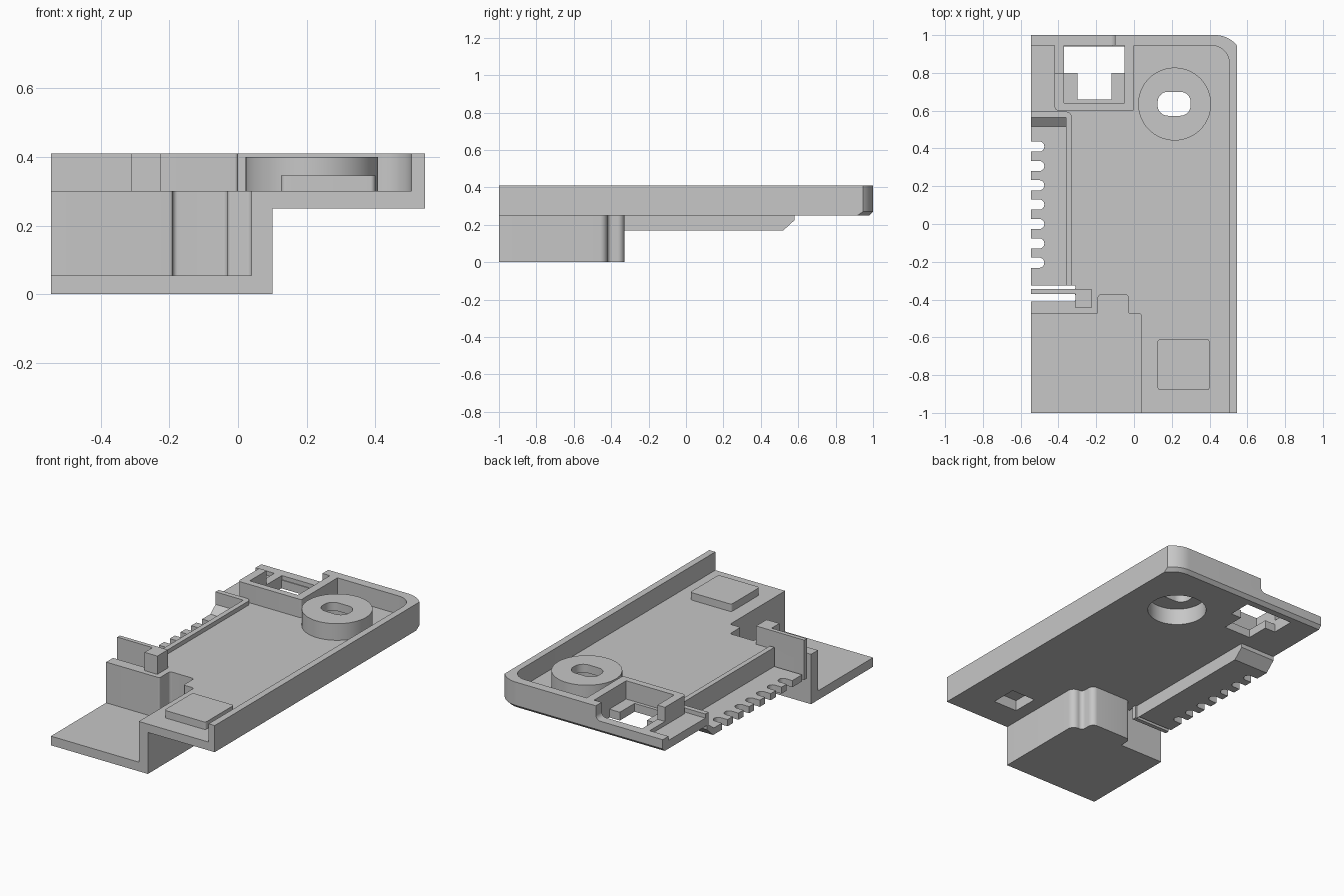
import bpy, bmesh, math
from mathutils import Vector

if "Cube" in bpy.data.objects:
    bpy.data.objects.remove(bpy.data.objects["Cube"], do_unlink=True)

grey = bpy.data.materials.new("plain grey plastic")
grey.use_nodes = True
grey.diffuse_color = (0.57, 0.57, 0.57, 1)
grey.node_tree.nodes["Principled BSDF"].inputs["Base Color"].default_value = (0.57, 0.57, 0.57, 1)


def rounded(corners, steps=8):
    """Turn (a, b, radius) corners into an outline with arcs."""
    out = []
    for i, c in enumerate(corners):
        p = Vector(c[:2])
        r = c[2] if len(c) > 2 else 0
        if not r:
            out.append(p)
            continue
        u = (Vector(corners[i - 1][:2]) - p).normalized()
        v = (Vector(corners[(i + 1) % len(corners)][:2]) - p).normalized()
        half = u.angle(v) / 2
        centre = p + (u + v).normalized() * (r / math.sin(half))
        start = p + u * (r / math.tan(half)) - centre
        end = p + v * (r / math.tan(half)) - centre
        sweep = math.pi - 2 * half
        for k in range(steps + 1):
            a = sweep * k / steps
            out.append(centre + (start * math.sin(sweep - a) + end * math.sin(a)) / math.sin(sweep))
    return out


def rect(x0, x1, y0, y1, r=0):
    return rounded([(x0, y0, r), (x1, y0, r), (x1, y1, r), (x0, y1, r)])


def circle(cx, cy, r, n=64):
    return [(cx + r * math.cos(math.tau * i / n), cy + r * math.sin(math.tau * i / n)) for i in range(n)]


def prism(name, outline, lo, hi, axis="z"):
    place = {"z": lambda a, b, t: (a, b, t),
             "x": lambda a, b, t: (t, a, b),
             "y": lambda a, b, t: (a, t, b)}[axis]
    bm = bmesh.new()
    bottom = [bm.verts.new(place(p[0], p[1], lo)) for p in outline]
    top = [bm.verts.new(place(p[0], p[1], hi)) for p in outline]
    bm.faces.new(bottom)
    bm.faces.new(top)
    for i in range(len(bottom)):
        j = (i + 1) % len(bottom)
        bm.faces.new((bottom[i], bottom[j], top[j], top[i]))
    bmesh.ops.recalc_face_normals(bm, faces=bm.faces)
    mesh = bpy.data.meshes.new(name)
    bm.to_mesh(mesh)
    bm.free()
    mesh.materials.append(grey)
    obj = bpy.data.objects.new(name, mesh)
    bpy.context.collection.objects.link(obj)
    return obj


def carve(obj, cutters):
    """Cut the shapes out of the part and bake the result."""
    for c in cutters:
        m = obj.modifiers.new("cut", "BOOLEAN")
        m.operation, m.solver, m.object = "DIFFERENCE", "EXACT", c
    bpy.context.view_layer.update()
    baked = bpy.data.meshes.new_from_object(obj.evaluated_get(bpy.context.evaluated_depsgraph_get()))
    obj.modifiers.clear()
    obj.data = baked


cutters = []


def cutter(*args):
    obj = prism("cutter", *args)
    obj.hide_render = True
    cutters.append(obj)
    return obj


L, R = -0.545, 0.545
FLOOR = 0.30
TOP = 0.41
RIM = 0.325
OUT = -0.6

# Outer shell outline with its shallow rear corner arc
arc = []
for k in range(11):
    a = math.radians(51 * k / 10)
    arc.append((0.43 + 0.148 * math.sin(a), 0.852 + 0.148 * math.cos(a)))
shell = prism("shell", [(L, -1), (L, 1)] + arc + [(R, -1)], 0.25, TOP)

# Chamfer under the rear edge
bm = bmesh.new()
bm.from_mesh(shell.data)
edges = [e for e in bm.edges if all(v.co.z < 0.26 and v.co.y > 0.94 for v in e.verts)]
bmesh.ops.bevel(bm, geom=edges, offset=0.02, segments=1, affect="EDGES")
bm.to_mesh(shell.data)
bm.free()

# Cuts that only shape the shell
interior = cutter(rounded([(OUT, -1.1), (0.505, -1.1), (0.505, 0.945, 0.095), (OUT, 0.945)]), FLOOR, 0.5)
low_back = cutter(rounded([(OUT, RIM), (-0.1, RIM, 0.03), (-0.1, 0.5), (OUT, 0.5)]), 0.9, 1.1, "y")
window = cutter(rounded([(-0.30, 0.66), (-0.12, 0.66), (-0.12, 0.80), (-0.05, 0.80),
                         (-0.05, 0.94), (-0.37, 0.94), (-0.37, 0.80), (-0.30, 0.80)]), 0.2, 0.5)

# Cuts shared by several parts
counterbore = cutter(circle(0.215, 0.635, 0.165), 0.2, 0.35)
slot = cutter(rect(0.125, 0.30, 0.573, 0.70, 0.055), 0.2, 0.5)
recess = cutter(rect(0.18, 0.34, -0.825, -0.665), 0.2, 0.315)
cavity = cutter(rounded([(OUT, -1.1), (0.04, -1.1), (0.04, -0.475, 0.015), (-0.03, -0.475, 0.01),
                         (-0.03, -0.375, 0.015), (-0.19, -0.375, 0.015), (-0.19, -0.475, 0.01),
                         (OUT, -0.475)]), 0.055, 0.5)
slits = [cutter(rect(OUT, -0.31, a, b, 0.009), 0.1, 0.5) for a, b in ((-0.41, -0.37), (-0.345, -0.325))]
pocket = cutter([(-0.33, 0.21), (0.515, 0.21), (0.565, 0.25), (0.565, 0.5), (-0.33, 0.5)], OUT, -0.36, "x")
comb = [cutter(rect(OUT, -0.475, y - 0.027, y + 0.027, 0.026), 0.1, 0.24)
        for y in (-0.205, -0.103, 0, 0.103, 0.205, 0.307, 0.41)]

carve(shell, [interior, low_back, window, counterbore, slot, recess, cavity, pocket] + slits)

# Deep compartment under the front, with a bulge on its rear wall
compartment = prism("lower_compartment", rounded([
    (L, -1), (0.10, -1), (0.10, -0.42, 0.04), (0.03, -0.42, 0.025), (0.03, -0.33, 0.035),
    (-0.25, -0.33, 0.03), (-0.25, -0.41), (L, -0.41)]), 0, 0.29)
carve(compartment, [cavity] + slits)

# Slotted side trough
trough = prism("slotted_trough", [(-0.37, 0.17), (0.52, 0.17), (0.58, 0.225), (0.58, 0.29), (-0.37, 0.29)],
               L, -0.31, "x")
carve(trough, [pocket, cavity] + slits + comb)
rim = prism("trough_rim", rounded([(L, -0.325), (-0.33, -0.325), (-0.33, 0.595, 0.03), (L, 0.595)]), 0.28, RIM)
carve(rim, [pocket])

# Screw boss and raised pad
boss = prism("screw_boss", circle(0.215, 0.635, 0.193), 0.28, 0.40)
carve(boss, [counterbore, slot])
pad = prism("raised_pad", rect(0.125, 0.40, -0.88, -0.61, 0.015), 0.28, 0.345)
carve(pad, [recess])

# Walls around the rear window
frame = prism("window_frame", rounded([(-0.42, 0.60, 0.02), (0, 0.60, 0.01), (0, 0.95), (-0.42, 0.95)]), 0.29, TOP)
frame_inside = cutter(rect(-0.37, -0.05, 0.64, 1.1), 0.2, 0.5)
frame_step = cutter(rect(OUT, -0.2, 0.80, 1.1), RIM, 0.5)
carve(frame, [frame_inside, frame_step])

# Springy clip wall with its end block
clip_wall = prism("clip_wall", rect(L, -0.30, -0.37, -0.345), 0.17, TOP)
clip_block = prism("clip_block", rect(-0.31, -0.225, -0.445, -0.345), 0.29, TOP)

for c in cutters:
    bpy.data.objects.remove(c, do_unlink=True)

# Smooth the curved walls, keep the edges crisp
parts = [shell, compartment, trough, rim, boss, pad, frame, clip_wall, clip_block]
bpy.ops.object.select_all(action="DESELECT")
for p in parts:
    p.select_set(True)
bpy.context.view_layer.objects.active = shell
bpy.ops.object.shade_smooth_by_angle(angle=math.radians(30))
